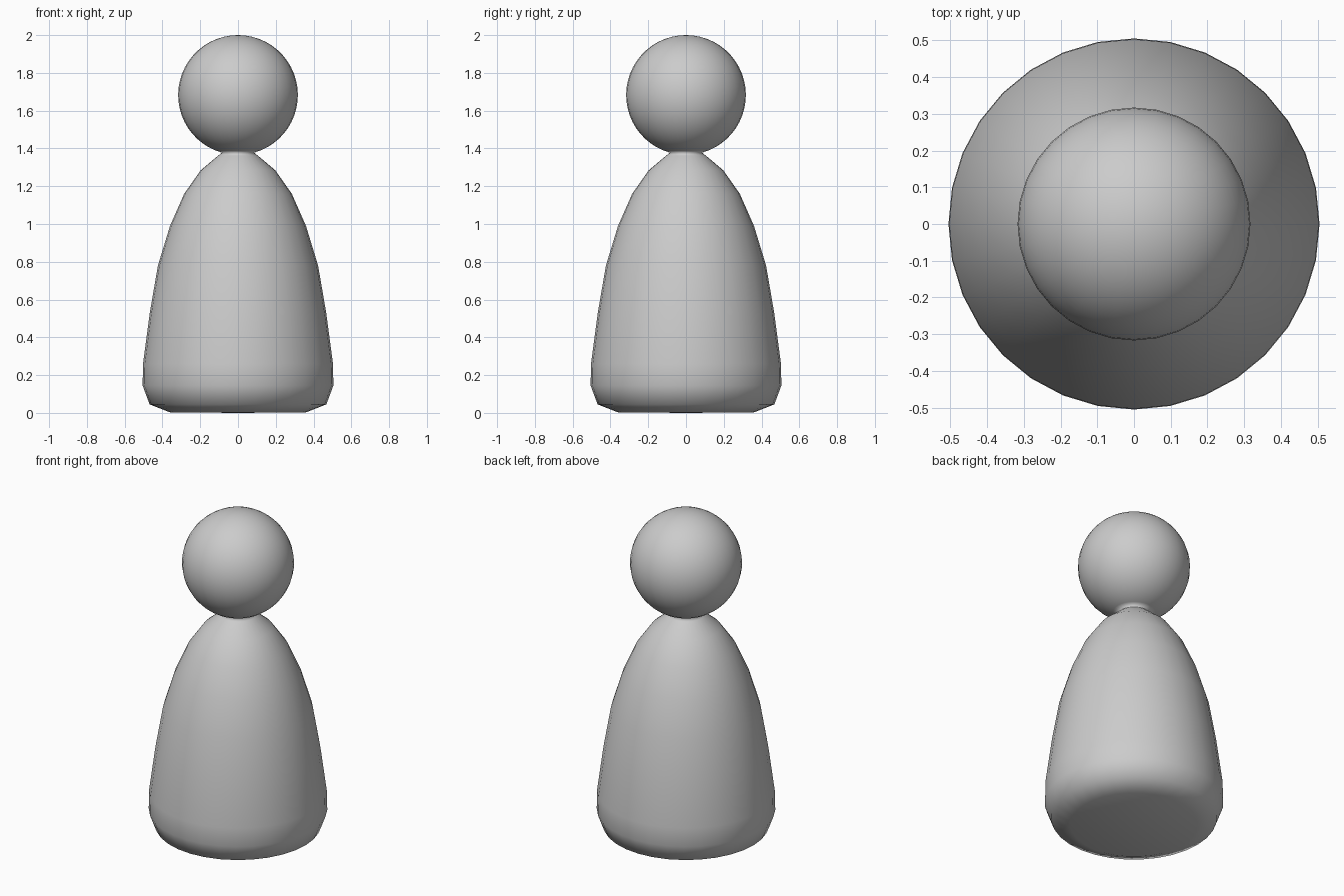
import bpy, bmesh, math

if "Cube" in bpy.data.objects:
    bpy.data.objects.remove(bpy.data.objects["Cube"])

SIDES = 32
HEAD_R, HEAD_Z, NECK_R = 0.317, 1.683, 0.085

# body outline (radius, height), from the base centre up to the shoulders
profile = [(0, 0), (0.36, 0.003), (0.468, 0.045), (0.505, 0.145), (0.503, 0.26),
           (0.467, 0.53), (0.424, 0.78), (0.36, 0.99), (0.285, 1.16),
           (0.197, 1.285), (0.105, 1.362)]

# round head, starting at the narrow neck and ending at the crown
start = math.asin(NECK_R / HEAD_R)
RINGS = 24
for i in range(RINGS + 1):
    a = start + (math.pi - start) * i / RINGS
    r = HEAD_R * math.sin(a) if i < RINGS else 0
    profile.append((r, HEAD_Z - HEAD_R * math.cos(a)))

# turn the outline around z
bm = bmesh.new()
verts = [bm.verts.new((r, 0, z)) for r, z in profile]
edges = [bm.edges.new(pair) for pair in zip(verts, verts[1:])]
bmesh.ops.spin(bm, geom=verts + edges, cent=(0, 0, 0), axis=(0, 0, 1),
               angle=math.tau, steps=SIDES, use_duplicate=False)
bmesh.ops.remove_doubles(bm, verts=bm.verts[:], dist=0.0005)
bmesh.ops.recalc_face_normals(bm, faces=bm.faces[:])
for f in bm.faces:
    f.smooth = True

mesh = bpy.data.meshes.new("pawn_figure")
bm.to_mesh(mesh)
bm.free()
figure = bpy.data.objects.new("pawn_figure", mesh)
bpy.context.collection.objects.link(figure)
